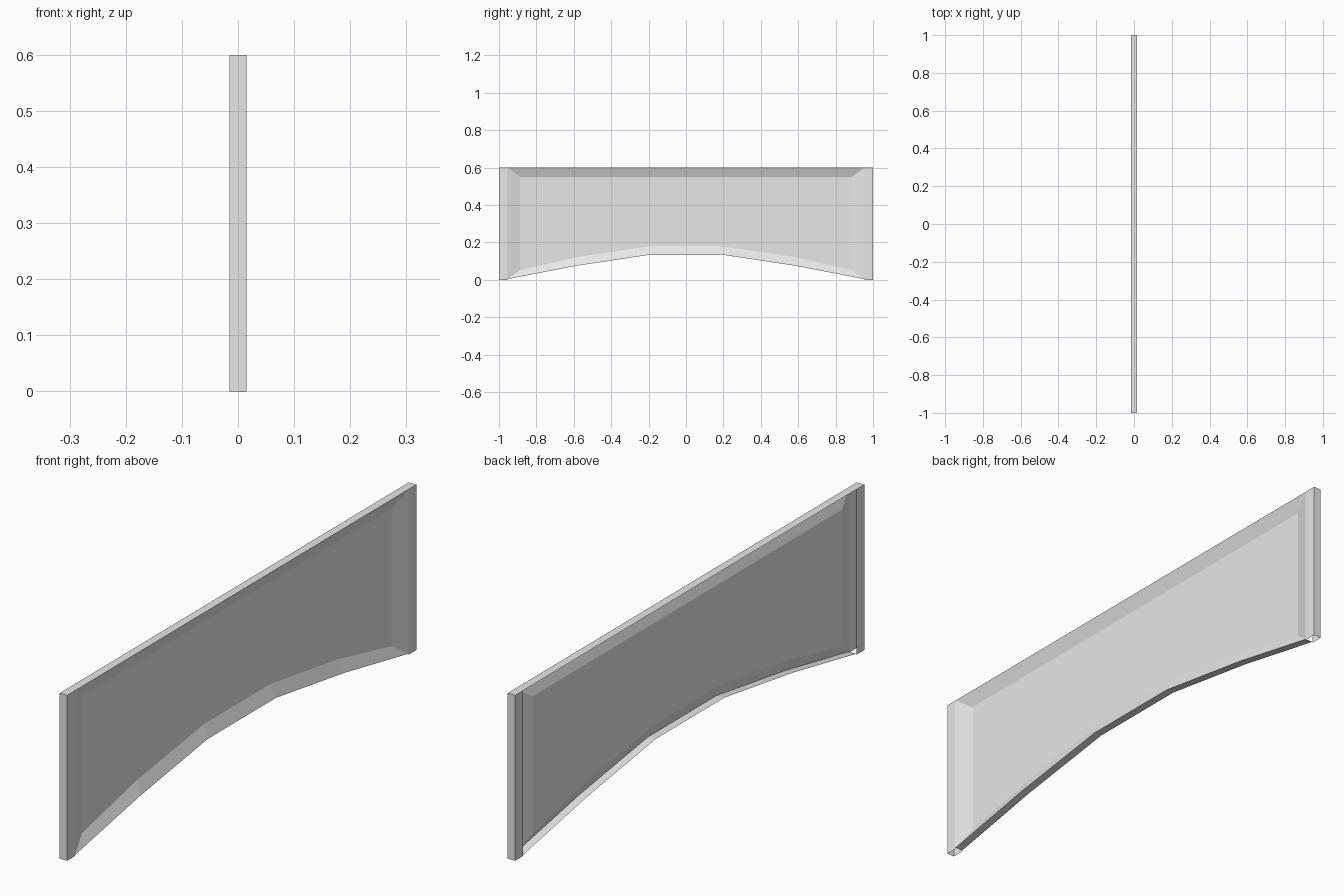
import bpy
import bmesh

cube = bpy.data.objects.get("Cube")
if cube:
    bpy.data.objects.remove(cube, do_unlink=True)

HALF = 0.015            # half thickness
RECESS = -0.005         # x of the sunken panel
TOP = 0.6
EDGE = 0.954            # where the end posts stop

grey = bpy.data.materials.new("plain_grey")
grey.use_nodes = True
colour = (0.8, 0.8, 0.8, 1)
grey.diffuse_color = colour
grey.node_tree.nodes["Principled BSDF"].inputs["Base Color"].default_value = colour


def make_part(name, faces):
    """Build an object from a list of polygons, welding shared corners."""
    bm = bmesh.new()
    for points in faces:
        bm.faces.new([bm.verts.new(p) for p in points])
    bmesh.ops.remove_doubles(bm, verts=bm.verts, dist=0.0001)
    mesh = bpy.data.meshes.new(name)
    bm.to_mesh(mesh)
    bm.free()
    mesh.materials.append(grey)
    obj = bpy.data.objects.new(name, mesh)
    bpy.context.collection.objects.link(obj)
    return obj


def mirrored(half):
    """Complete a half arch of (y, z) points to the other side."""
    return half + [(-y, z) for y, z in reversed(half)]


# Arched lower edge, at the rim and on the sunken panel
outer_arch = mirrored([(-EDGE, 0.004), (-0.587, 0.075), (-0.196, 0.134)])
inner_arch = mirrored([(-0.887, 0.052), (-0.57, 0.124), (-0.19, 0.18)])
outer = outer_arch + [(EDGE, TOP), (-EDGE, TOP)]
inner = inner_arch + [(0.887, 0.55), (-0.887, 0.55)]
rim = [(HALF, y, z) for y, z in outer]
field = [(RECESS, y, z) for y, z in inner]

# Sunken panel with its sloping border
n = len(rim)
border = [(rim[i], rim[(i + 1) % n], field[(i + 1) % n], field[i]) for i in range(n)]
make_part("sunken_panel", [field] + border)

# Arched strip under the panel
make_part("arch_underside", [
    ((-HALF, *a), (-HALF, *b), (HALF, *b), (HALF, *a))
    for a, b in zip(outer_arch, outer_arch[1:])])

# Flat top strip
make_part("top_strip", [
    ((-HALF, -1, TOP), (HALF, -1, TOP), (HALF, 1, TOP), (-HALF, 1, TOP))])

# End posts: open channels of two sides and an end
for name, side in (("front_post", -1), ("back_post", 1)):
    path = [(HALF, side * EDGE), (HALF, side), (-HALF, side), (-HALF, side * EDGE)]
    if side < 0:
        path.reverse()
    make_part(name, [
        ((*a, 0), (*b, 0), (*b, TOP), (*a, TOP)) for a, b in zip(path, path[1:])])
